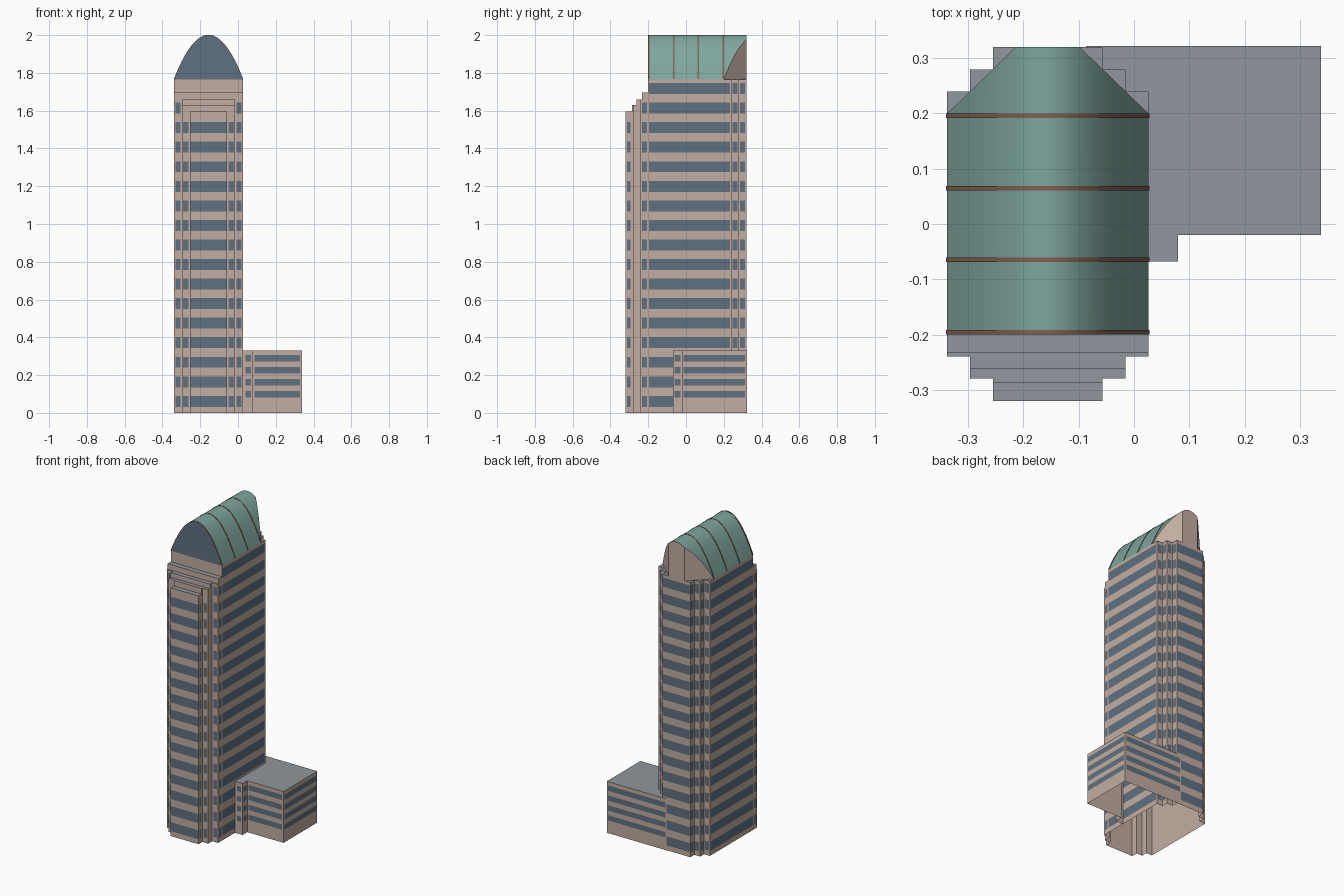
import bpy, bmesh

if "Cube" in bpy.data.objects:
    bpy.data.objects.remove(bpy.data.objects["Cube"])

CX = -0.156                                        # tower centre line
STEPS = [(0.182, 0.24), (0.1405, 0.28), (0.099, 0.32)]   # half width, half depth
EAVES = 1.765


def material(name, rgb):
    m = bpy.data.materials.new(name)
    m.diffuse_color = (*rgb, 1)
    m.use_nodes = True
    m.node_tree.nodes["Principled BSDF"].inputs["Base Color"].default_value = m.diffuse_color
    return m


STONE = material("stone", (0.54, 0.42, 0.36))
GLASS = material("blue_glass", (0.115, 0.165, 0.225))
ROOF = material("grey_roof", (0.28, 0.31, 0.34))
COPPER = material("green_vault", (0.21, 0.38, 0.34))
RIB = material("brown_rib", (0.22, 0.12, 0.08))


def finish(name, bm, mats, smooth=False):
    bmesh.ops.remove_doubles(bm, verts=bm.verts, dist=1e-5)
    me = bpy.data.meshes.new(name)
    bm.to_mesh(me)
    bm.free()
    for m in mats:
        me.materials.append(m)
    ob = bpy.data.objects.new(name, me)
    bpy.context.collection.objects.link(ob)
    if smooth:
        bpy.ops.object.select_all(action='DESELECT')
        ob.select_set(True)
        bpy.context.view_layer.objects.active = ob
        bpy.ops.object.shade_smooth_by_angle(angle=0.6)
    return ob


def face(bm, pts, mat=0):
    unique = [p for i, p in enumerate(pts) if p != pts[i - 1]]
    f = bm.faces.new([bm.verts.new(p) for p in unique])
    f.material_index = mat


def shell(bm, plan, z0, z1, skip=()):
    """Walls plus a roof, open underneath; plan runs counter-clockwise."""
    n = len(plan)
    for i in range(n):
        a, b = plan[i], plan[(i + 1) % n]
        if a != b and i not in skip:
            face(bm, [(*a, z0), (*b, z0), (*b, z1), (*a, z1)])
    face(bm, [(*p, z1) for p in plan], 1)


def tower_plan(front):
    """Stepped plan whose front is cut back to y = -front."""
    right = []
    last = None
    for w, d in STEPS:
        if last:
            right.append((w, last))
        right.append((w, d))
        last = d
    fr = [(CX + w, -min(d, front)) for w, d in reversed(right)]
    bk = [(CX + w, d) for w, d in right]
    mirror = [(2 * CX - x, y) for x, y in reversed(fr + bk)]
    return fr + bk + mirror


def band(bm, a, b, z0, z1, off=0.001):
    """Flat window strip on the wall a-b, lying just outside the wall."""
    dx, dy = b[0] - a[0], b[1] - a[1]
    length = (dx * dx + dy * dy) ** 0.5
    ox, oy = dy / length * off, -dx / length * off
    a, b = (a[0] + ox, a[1] + oy), (b[0] + ox, b[1] + oy)
    face(bm, [(*a, z0), (*b, z0), (*b, z1), (*a, z1)])


# Tower shaft with the front stepping back near the top
bm = bmesh.new()
z = 0
for front, top in [(0.32, 1.595), (0.287, 1.63), (0.262, 1.66), (0.233, 1.695), (0.2, EAVES)]:
    shell(bm, tower_plan(front), z, top)
    z = top
finish("tower_shaft", bm, [STONE, ROOF])

# Tower windows: right-hand wall spans (offset from centre line, y, top limit)
spans = [((0.182, -0.232), (0.182, -0.207), 1.66),
         ((0.182, -0.197), (0.182, 0.232), EAVES),
         ((0.1405, 0.247), (0.1405, 0.273), EAVES),
         ((0.099, 0.287), (0.099, 0.313), EAVES),
         ((0.099, -0.313), (0.099, -0.294), 1.595),
         ((0.149, -0.24), (0.175, -0.24), 1.66),
         ((0.106, -0.28), (0.134, -0.28), 1.595),
         ((0, -0.32), (0.096, -0.32), 1.595),
         ((0.175, 0.24), (0.149, 0.24), EAVES),
         ((0.134, 0.28), (0.106, 0.28), EAVES),
         ((0.096, 0.32), (0, 0.32), EAVES)]
bm = bmesh.new()
for (xa, ya), (xb, yb), limit in spans:
    for k in range(17):
        z0 = k * 0.1035 + 0.032
        z1 = z0 + 0.058
        if z1 < limit:
            band(bm, (CX + xa, ya), (CX + xb, yb), z0, z1)
            band(bm, (CX - xb, yb), (CX - xa, ya), z0, z1)
finish("tower_windows", bm, [GLASS])

# Parabolic vault, its glazed front gable and chamfered back wall
N = 22
W = 0.182
arch = []
for i in range(-N, N + 1):
    t = i / N
    back = min(0.32, 0.2 + (1 - abs(t)) * W * 0.12 / 0.124)
    arch.append((CX + t * W, 2 - (2 - EAVES) * t * t, back))
vault, gable, wall = bmesh.new(), bmesh.new(), bmesh.new()
for (x0, h0, b0), (x1, h1, b1) in zip(arch, arch[1:]):
    face(vault, [(x0, -0.2, h0), (x1, -0.2, h1), (x1, b1, h1), (x0, b0, h0)])
    face(gable, [(x0, -0.2, EAVES), (x1, -0.2, EAVES), (x1, -0.2, h1), (x0, -0.2, h0)])
    face(wall, [(x1, b1, EAVES), (x0, b0, EAVES), (x0, b0, h0), (x1, b1, h1)])
finish("vault_roof", vault, [COPPER], True)
finish("front_gable_glass", gable, [GLASS])
finish("vault_back_wall", wall, [STONE])

# Thin ribs over the vault
for n, y in enumerate((-0.196, -0.065, 0.065, 0.196)):
    bm = bmesh.new()
    ya, yb = y - 0.004, y + 0.004
    outer = [(CX + (x - CX) * 1.01, h + 0.0015) for x, h, _ in arch]
    for i in range(len(arch) - 1):
        (x0, h0), (x1, h1) = outer[i], outer[i + 1]
        (u0, g0, _), (u1, g1, _) = arch[i], arch[i + 1]
        face(bm, [(x0, ya, h0), (x1, ya, h1), (x1, yb, h1), (x0, yb, h0)])
        face(bm, [(u0, ya, g0), (u1, ya, g1), (x1, ya, h1), (x0, ya, h0)])
        face(bm, [(u1, yb, g1), (u0, yb, g0), (x0, yb, h0), (x1, yb, h1)])
    finish(f"vault_rib_{n + 1}", bm, [RIB], True)

# Low annex wrapped round the tower's back right corner, open to the tower
R = 0.338
E = CX + 0.182
plan = [(E, -0.068), (0.08, -0.068), (0.08, -0.02), (R, -0.02), (R, 0.322), (-0.087, 0.322),
        (-0.087, 0.32), (CX + 0.099, 0.32), (CX + 0.099, 0.28), (CX + 0.1405, 0.28),
        (CX + 0.1405, 0.24), (E, 0.24)]
bm = bmesh.new()
shell(bm, plan, 0, 0.33, skip=range(6, 12))
finish("annex", bm, [STONE, ROOF])

# Annex windows
bm = bmesh.new()
for a, b in [((0.04, -0.068), (0.068, -0.068)), ((0.08, -0.06), (0.08, -0.028)),
             ((0.088, -0.02), (0.328, -0.02)), ((R, -0.012), (R, 0.312)),
             ((0.328, 0.322), (-0.08, 0.322))]:
    for k in range(4):
        band(bm, a, b, 0.082 + k * 0.0635, 0.116 + k * 0.0635)
finish("annex_windows", bm, [GLASS])
